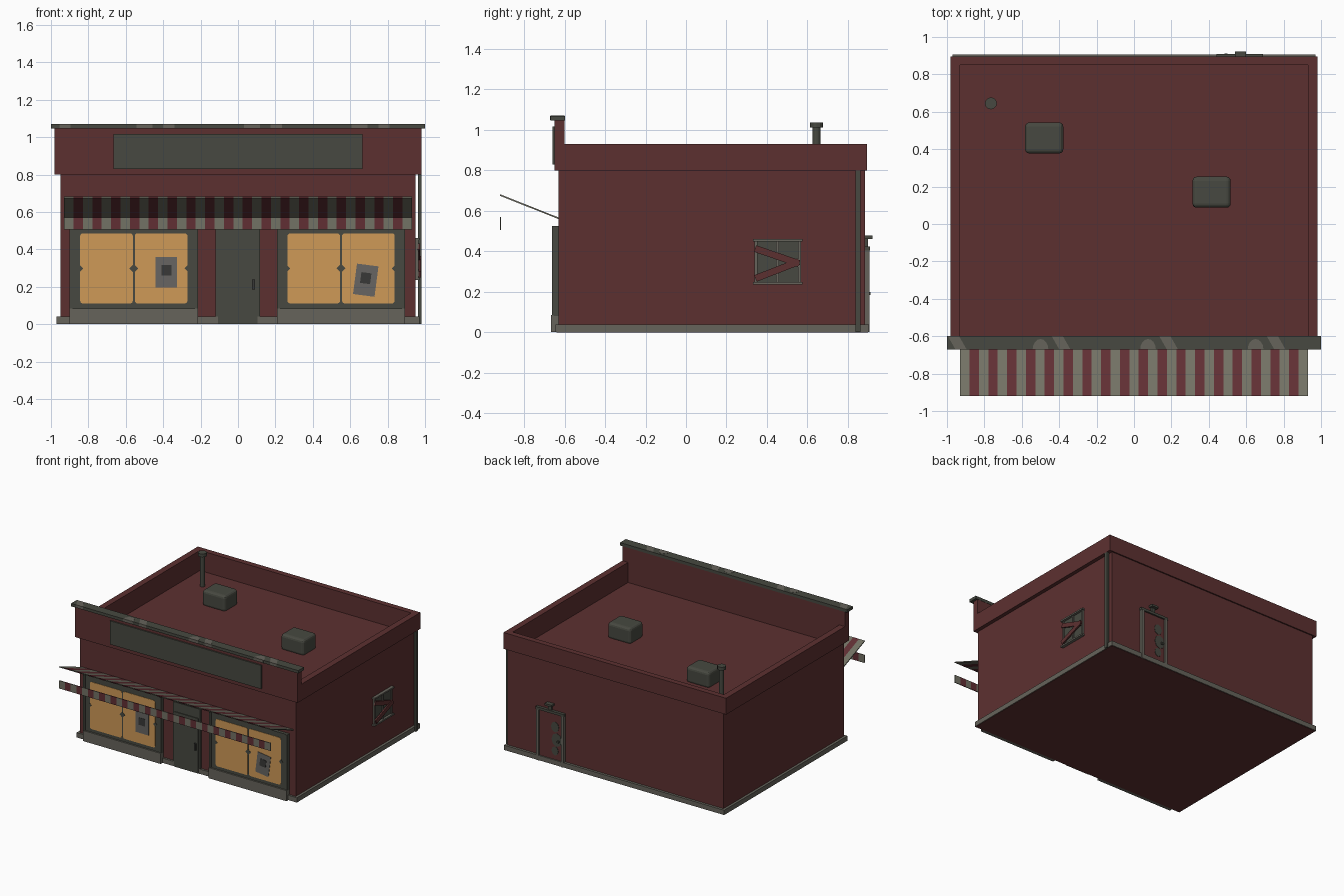
import bpy, bmesh, math
from mathutils import Matrix, Vector

if "Cube" in bpy.data.objects:
    bpy.data.objects.remove(bpy.data.objects["Cube"], do_unlink=True)


def mat(name, r, g, b):
    m = bpy.data.materials.new(name)
    m.use_nodes = True
    m.diffuse_color = (r, g, b, 1)
    m.node_tree.nodes["Principled BSDF"].inputs["Base Color"].default_value = (r, g, b, 1)
    return m


RED = mat("brick red", 0.108, 0.030, 0.030)
STRIPE = mat("awning red", 0.12, 0.028, 0.034)
CREAM = mat("dirty cream", 0.17, 0.168, 0.128)
GREEN = mat("dark grey green", 0.063, 0.066, 0.052)
STONE = mat("stone grey", 0.132, 0.126, 0.104)
GLOW = mat("lit orange glass", 0.62, 0.32, 0.095)
PAPER = mat("poster grey", 0.135, 0.130, 0.122)
INK = mat("poster ink", 0.04, 0.04, 0.038)


def finish(name, bm, *mats):
    me = bpy.data.meshes.new(name)
    bmesh.ops.recalc_face_normals(bm, faces=bm.faces)
    bm.to_mesh(me)
    bm.free()
    ob = bpy.data.objects.new(name, me)
    bpy.context.collection.objects.link(ob)
    for m in mats:
        me.materials.append(m)
    return ob


def box(name, m, x, y, z, rot=None, bevel=0):
    """Box from (min, max) pairs, optionally turned about its centre."""
    bm = bmesh.new()
    bmesh.ops.create_cube(bm, size=1)
    bmesh.ops.scale(bm, vec=(x[1] - x[0], y[1] - y[0], z[1] - z[0]), verts=bm.verts)
    if bevel:
        bmesh.ops.bevel(bm, geom=bm.edges[:], offset=bevel, segments=3, profile=0.5, affect='EDGES')
    if rot:
        bmesh.ops.rotate(bm, matrix=Matrix.Rotation(rot[0], 3, rot[1]), verts=bm.verts)
    bmesh.ops.translate(bm, vec=(sum(x) / 2, sum(y) / 2, sum(z) / 2), verts=bm.verts)
    return finish(name, bm, m)


def cylinder(name, m, x, y, r, z0, z1, sides=12):
    bm = bmesh.new()
    bmesh.ops.create_cone(bm, cap_ends=True, segments=sides, radius1=r, radius2=r, depth=z1 - z0)
    bmesh.ops.translate(bm, vec=(x, y, (z0 + z1) / 2), verts=bm.verts)
    ob = finish(name, bm, m)
    return ob


def plate(name, m, outline, origin, u, v, depth):
    """Thin plate: outline points on axes u and v, raised along depth."""
    bm = bmesh.new()
    o, u, v = Vector(origin), Vector(u), Vector(v)
    face = bm.faces.new([bm.verts.new(o + u * a + v * b) for a, b in outline])
    ext = bmesh.ops.extrude_face_region(bm, geom=[face])
    bmesh.ops.translate(bm, vec=depth, verts=[e for e in ext["geom"] if isinstance(e, bmesh.types.BMVert)])
    return finish(name, bm, m)


def rounded(w, h, r):
    pts = []
    for i, (sx, sy) in enumerate([(1, 1), (-1, 1), (-1, -1), (1, -1)]):
        for k in range(4):
            a = math.radians(90 * i + 30 * k)
            pts.append((sx * (w / 2 - r) + r * math.cos(a), sy * (h / 2 - r) + r * math.sin(a)))
    return pts


def disc(rx, ry, n=12, arc=2 * math.pi):
    steps = n if arc > 6 else n - 1
    return [(rx * math.cos(arc * k / steps), ry * math.sin(arc * k / steps)) for k in range(n)]


def front_plate(name, m, outline, x, y, z):
    return plate(name, m, outline, (x, y, z), (1, 0, 0), (0, 0, 1), (0, -0.003, 0))


# Building shell: stacked rectangles form walls, parapet and sunken roof
bm = bmesh.new()
rings = []
for hx, y0, y1, z in [(0.95, -0.63, 0.885, 0), (0.95, -0.63, 0.885, 0.8), (0.98, -0.65, 0.895, 0.8),
                      (0.98, -0.65, 0.895, 0.93), (0.93, -0.6, 0.85, 0.93), (0.93, -0.6, 0.85, 0.77)]:
    rings.append([bm.verts.new(p) for p in [(-hx, y0, z), (hx, y0, z), (hx, y1, z), (-hx, y1, z)]])
for a, b in zip(rings, rings[1:]):
    for i in range(4):
        bm.faces.new([a[i], a[(i + 1) % 4], b[(i + 1) % 4], b[i]])
bm.faces.new(rings[0])
bm.faces.new(rings[-1])
finish("building_shell", bm, RED)
box("base_course", STONE, (-0.97, 0.97), (-0.645, 0.905), (0.002, 0.04))
box("floor_underside", RED, (-0.965, 0.965), (-0.64, 0.9), (0, 0.002))

# Tall front parapet with sign board and coping
box("front_parapet", RED, (-0.98, 0.98), (-0.65, -0.6), (0.925, 1.05))
box("sign_board", GREEN, (-0.665, 0.665), (-0.66, -0.645), (0.83, 1.017))
box("front_coping", GREEN, (-1, 1), (-0.67, -0.598), (1.047, 1.07))


def coping_patch(x, w, lean):
    top = [(-w, 0), (w, 0), (w - lean, 0.07), (-w - lean, 0.07)] if lean else disc(w, 0.055, 9, math.pi)
    plate("coping_patch", STONE, top, (x, -0.67, 1.07), (1, 0, 0), (0, 1, 0), (0, 0, 0.001))
    box("coping_patch_front", STONE, (x - w, x + w), (-0.671, -0.669), (1.049, 1.07))


for cx in (-0.5, 0.075, 0.65):
    coping_patch(cx, 0.042, 0)
    coping_patch(cx + 0.13, 0.03, 0.04)
coping_patch(-0.925, 0.03, 0.04)


# Striped awning and hanging valance, alternate columns coloured
def striped(name, lower, upper, thick, n=37, half=0.93):
    bm = bmesh.new()
    t = Vector(thick)
    cols = []
    for i in range(n + 1):
        x = -half + 2 * half * i / n
        a, b = Vector((x, *lower)), Vector((x, *upper))
        cols.append([bm.verts.new(p) for p in (a, b, b + t, a + t)])
    for i in range(n):
        for k in range(4):
            f = bm.faces.new([cols[i][k], cols[i][(k + 1) % 4], cols[i + 1][(k + 1) % 4], cols[i + 1][k]])
            f.material_index = i % 2
    bm.faces.new(cols[0])
    bm.faces.new(cols[-1])
    finish(name, bm, CREAM, STRIPE)


striped("awning", (-0.63, 0.56), (-0.92, 0.675), (0, 0, 0.008))
striped("awning_valance", (-0.92, 0.507), (-0.92, 0.57), (0, 0.006, 0))

# Shop windows
for cx in (-0.557, 0.551):
    box("shop_window_frame", GREEN, (cx - 0.343, cx + 0.343), (-0.655, -0.62), (0.08, 0.525))
    box("shop_window_base", STONE, (cx - 0.343, cx + 0.343), (-0.667, -0.62), (0.001, 0.085))
    for s in (-1, 1):
        front_plate("window_pane", GLOW, rounded(0.282, 0.375, 0.015), cx + s * 0.146, -0.655, 0.298)
        box("window_frame_edge", GREEN, (cx + s * 0.335 - 0.008, cx + s * 0.335 + 0.008),
            (-0.662, -0.65), (0.085, 0.525))
    for dx, r in ((-0.288, 0.017), (0, 0.024), (0.288, 0.017)):
        front_plate("window_stud", GREEN, disc(r, r, 4), cx + dx, -0.657, 0.298)

# Posters behind the glass
for cx, cz, ang in ((-0.383, 0.277, 0), (0.683, 0.235, -0.13)):
    turn = ('Y', ang)
    rot = (-ang, 'Y')
    box("poster", PAPER, (cx - 0.058, cx + 0.058), (-0.661, -0.657), (cz - 0.082, cz + 0.082), rot)
    box("poster_picture", INK, (cx - 0.027, cx + 0.027), (-0.663, -0.659), (cz - 0.018, cz + 0.04), rot)

# Front door
box("front_door_frame", GREEN, (-0.12, 0.118), (-0.644, -0.62), (0.001, 0.515))
box("front_door", GREEN, (-0.107, 0.105), (-0.65, -0.62), (0.003, 0.44))
box("front_door_handle", INK, (0.075, 0.09), (-0.66, -0.645), (0.185, 0.24))

# Boarded side window
box("side_window_pane", GREEN, (0.94, 0.955), (0.345, 0.56), (0.245, 0.455))
for y in (0.345, 0.452, 0.56):
    box("side_window_upright", STONE, (0.945, 0.964), (y - 0.007, y + 0.007), (0.245, 0.455))
for z in (0.242, 0.455):
    box("side_window_rail", STONE, (0.945, 0.974), (0.33, 0.575), (z - 0.006, z + 0.006))
for z, a, x in ((0.377, -0.33, 0.966), (0.308, 0.37, 0.972)):
    box("window_plank", RED, (x - 0.006, x + 0.006), (0.335, 0.565), (z - 0.017, z + 0.017), (a, 'X'))

# Drainpipe on the side wall
box("drainpipe", GREEN, (0.962, 0.98), (0.837, 0.862), (0.002, 0.8))

# Back door with frame, worn patches and lamp
box("back_door", RED, (0.46, 0.67), (0.87, 0.896), (0.01, 0.41))
for x in (0.455, 0.675):
    box("back_door_post", STONE, (x - 0.012, x + 0.012), (0.87, 0.907), (0.001, 0.41))
box("back_door_lintel", GREEN, (0.44, 0.69), (0.87, 0.908), (0.405, 0.425))
for x, z, r in ((0.525, 0.3, 0.035), (0.51, 0.2, 0.045), (0.525, 0.11, 0.03)):
    plate("back_door_patch", GREEN, disc(r, r * 1.2, 8), (x, 0.896, z), (1, 0, 0), (0, 0, 1), (0, 0.003, 0))
box("back_door_knob", GREEN, (0.485, 0.5), (0.89, 0.912), (0.185, 0.2))
box("back_lamp", GREEN, (0.54, 0.6), (0.88, 0.922), (0.462, 0.478))
box("back_lamp_bracket", GREEN, (0.555, 0.585), (0.88, 0.9), (0.425, 0.465))

# Rooftop units and vent pipe
for x, y in ((-0.48, 0.46), (0.415, 0.17)):
    box("rooftop_unit", GREEN, (x - 0.102, x + 0.102), (y - 0.083, y + 0.083), (0.76, 0.89), None, 0.022)
cylinder("vent_pipe", GREEN, -0.765, 0.645, 0.019, 0.765, 1.02)
cylinder("vent_cap", GREEN, -0.765, 0.645, 0.032, 1.012, 1.038)
